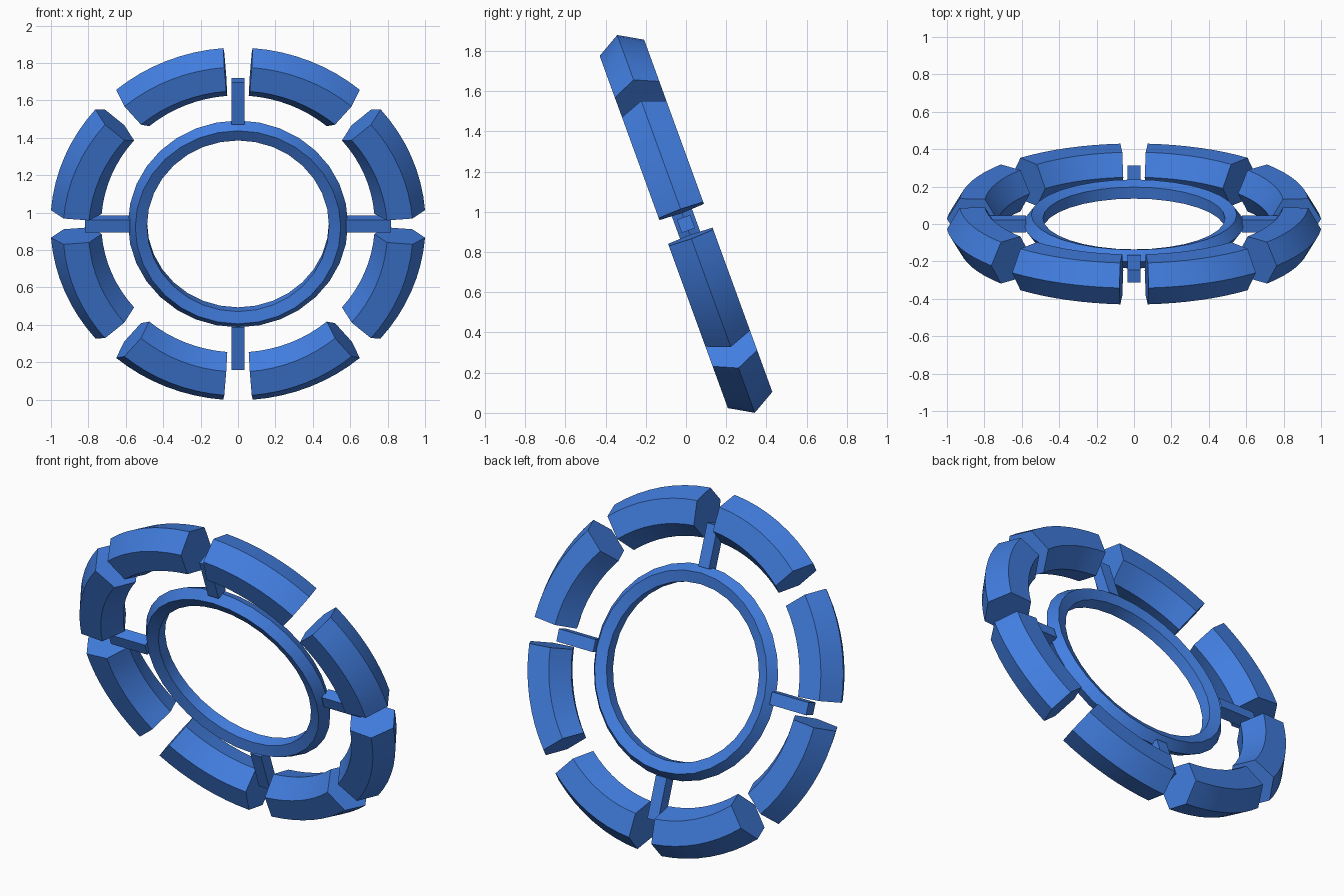
import bpy, bmesh, math
from mathutils import Matrix, Vector

if "Cube" in bpy.data.objects:
    bpy.data.objects.remove(bpy.data.objects["Cube"])

blue = bpy.data.materials.new("blue")
blue.diffuse_color = (0.055, 0.21, 0.75, 1)
blue.use_nodes = True
blue.node_tree.nodes["Principled BSDF"].inputs["Base Color"].default_value = blue.diffuse_color

# The wheel is built upright around the y axis, then leaned forward and lifted
LEAN = Matrix.Translation((0, 0, 0.94)) @ Matrix.Rotation(math.radians(20), 4, 'X')


def finish(name, bm, smooth):
    bmesh.ops.recalc_face_normals(bm, faces=bm.faces)
    bm.transform(LEAN)
    mesh = bpy.data.meshes.new(name)
    bm.to_mesh(mesh)
    bm.free()
    mesh.materials.append(blue)
    obj = bpy.data.objects.new(name, mesh)
    bpy.context.collection.objects.link(obj)
    if smooth:
        bpy.ops.object.select_all(action='DESELECT')
        obj.select_set(True)
        bpy.context.view_layer.objects.active = obj
        bpy.ops.object.shade_smooth_by_angle(angle=math.radians(30))
    return obj


def sweep(name, major, minor, sides, start, arc, steps):
    """Sweep a regular polygon, one corner outward, along an arc (degrees)."""
    bm = bmesh.new()
    closed = arc >= 360
    rows = []
    for i in range(steps if closed else steps + 1):
        a = math.radians(start + arc * i / steps)
        row = []
        for k in range(sides):
            t = math.tau * k / sides
            r = major + minor * math.cos(t)
            row.append(bm.verts.new((r * math.cos(a), minor * math.sin(t), r * math.sin(a))))
        rows.append(row)
    for i in range(steps):
        p, q = rows[i], rows[(i + 1) % len(rows)]
        for k in range(sides):
            n = (k + 1) % sides
            bm.faces.new((p[k], p[n], q[n], q[k]))
    if not closed:
        bm.faces.new(rows[0])
        bm.faces.new(rows[-1])
    return finish(name, bm, True)


# Inner ring with a five-sided section
sweep("inner_ring", 0.532, 0.056, 5, 0, 360, 32)

# Eight outer rim segments with a six-sided section
for i in range(8):
    sweep(f"rim_segment_{i + 1}", 0.867, 0.136, 6, 45 * i + 4.5, 36, 8)

# Four square spokes pointing into the gaps
for i in range(4):
    bm = bmesh.new()
    bmesh.ops.create_cube(bm, size=1)
    bmesh.ops.scale(bm, verts=bm.verts, vec=Vector((0.24, 0.07, 0.07)))
    bmesh.ops.translate(bm, verts=bm.verts, vec=Vector((0.698, 0, 0)))
    bm.transform(Matrix.Rotation(math.radians(90 * i), 4, 'Y'))
    finish(f"spoke_{i + 1}", bm, False)
